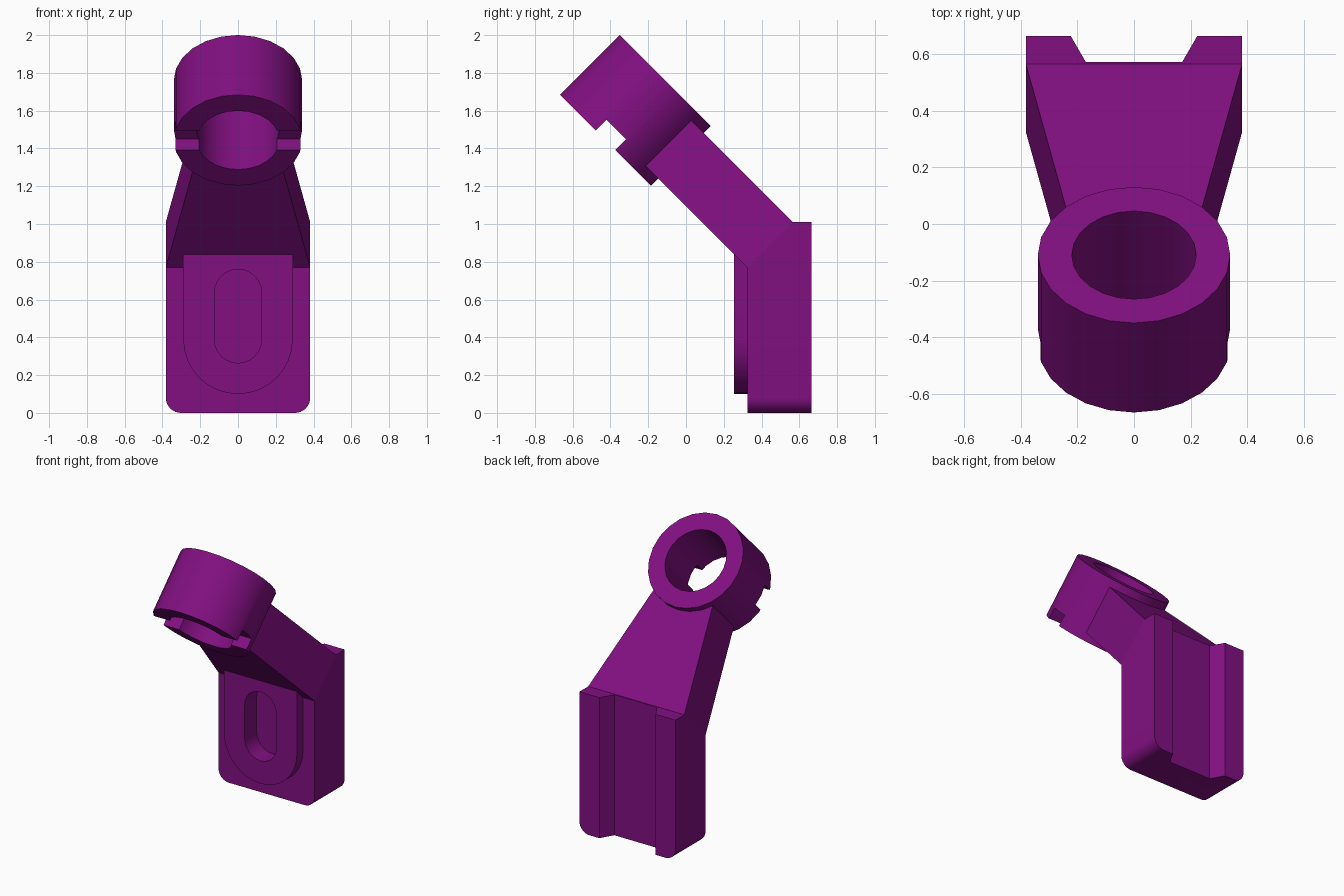
import bpy, bmesh
from math import sin, cos, pi, sqrt
from mathutils import Vector

if "Cube" in bpy.data.objects:
    bpy.data.objects.remove(bpy.data.objects["Cube"], do_unlink=True)

purple = bpy.data.materials.new("purple")
purple.use_nodes = True
colour = (0.22, 0.005, 0.22, 1)
purple.diffuse_color = colour
purple.node_tree.nodes["Principled BSDF"].inputs["Base Color"].default_value = colour

# Frames: outline axes u, v and extrusion axis w
X, Y, Z = Vector((1, 0, 0)), Vector((0, 1, 0)), Vector((0, 0, 1))
FRONT = (X, Z, Y)
PLAN = (X, Y, Z)
TILT = (X, (Z - Y) / sqrt(2), (Z + Y) / sqrt(2))


def arc(cx, cy, r, start, end, steps):
    angles = [start + (end - start) * i / steps for i in range(steps + 1)]
    return [(cx + r * cos(a), cy + r * sin(a)) for a in angles]


def rect(x, low, high):
    return [(-x, low), (x, low), (x, high), (-x, high)]


def circle(r):
    return arc(0, RING_S, r, 0, 2 * pi, 24)[:-1]


def prism(name, outline, w0, w1, frame):
    """Extrude a 2D outline from w0 to w1 in the given frame."""
    u, v, w = frame
    bm = bmesh.new()
    ends = [[bm.verts.new(u * a + v * b + w * c) for a, b in outline] for c in (w0, w1)]
    for end in ends:
        bm.faces.new(end)
    n = len(outline)
    for i in range(n):
        j = (i + 1) % n
        bm.faces.new((ends[0][i], ends[0][j], ends[1][j], ends[1][i]))
    bmesh.ops.recalc_face_normals(bm, faces=bm.faces)
    mesh = bpy.data.meshes.new(name)
    bm.to_mesh(mesh)
    bm.free()
    mesh.materials.append(purple)
    ob = bpy.data.objects.new(name, mesh)
    bpy.context.collection.objects.link(ob)
    return ob


def activate(ob):
    bpy.ops.object.select_all(action='DESELECT')
    ob.select_set(True)
    bpy.context.view_layer.objects.active = ob


def cut(ob, *prism_args):
    cutter = prism("cutter", *prism_args)
    cutter.hide_render = True
    mod = ob.modifiers.new("cut", 'BOOLEAN')
    mod.operation, mod.solver, mod.object = 'DIFFERENCE', 'EXACT', cutter
    activate(ob)
    bpy.ops.object.modifier_apply(modifier=mod.name)
    bpy.data.objects.remove(cutter, do_unlink=True)


RING_S = 1.322   # ring centre along the slope
BEND_S = 0.315   # where the sloped arm leaves the base

# Base block with rounded lower corners
W, R = 0.382, 0.08
outline = (arc(-W + R, R, R, pi, 1.5 * pi, 8) + arc(W - R, R, R, 1.5 * pi, 2 * pi, 8)
           + [(W, 1.01), (-W, 1.01)])
base = prism("base_block", outline, 0.325, 0.665, FRONT)
cut(base, rect(0.6, BEND_S, 1.2), 0, 2, TILT)

# Flared channel down the back
channel = [(-0.17, 0.572), (0.17, 0.572), (0.28, 0.762), (-0.28, 0.762)]
cut(base, channel, -0.1, 1.2, PLAN)

# Raised front pad with round lower end
pad = prism("front_pad", arc(0, 0.39, 0.29, pi, 2 * pi, 16) + [(0.29, 0.84), (-0.29, 0.84)],
            0.255, 0.345, FRONT)

# Blind slot through the pad into the block
slot = arc(0, 0.389, 0.125, pi, 2 * pi, 12) + arc(0, 0.635, 0.125, 0, pi, 12)
for part in (base, pad):
    cut(part, slot, 0.2, 0.39, FRONT)

# Tapered arm leaning forward
arm = prism("sloped_arm", [(-W, BEND_S), (W, BEND_S), (0.229, 1.09), (-0.229, 1.09)],
            0.774, 1.114, TILT)

# Ring with bore and a notch across its lower face
ring = prism("ring", circle(0.34), 0.72, 1.167, TILT)
cut(ring, circle(0.22), 0.5, 1.4, TILT)
cut(ring, rect(0.5, RING_S - 0.073, RING_S + 0.073), 0.6, 0.8, TILT)

for part in (base, pad, arm, ring):
    activate(part)
    bpy.ops.object.shade_smooth_by_angle(angle=pi / 6)
